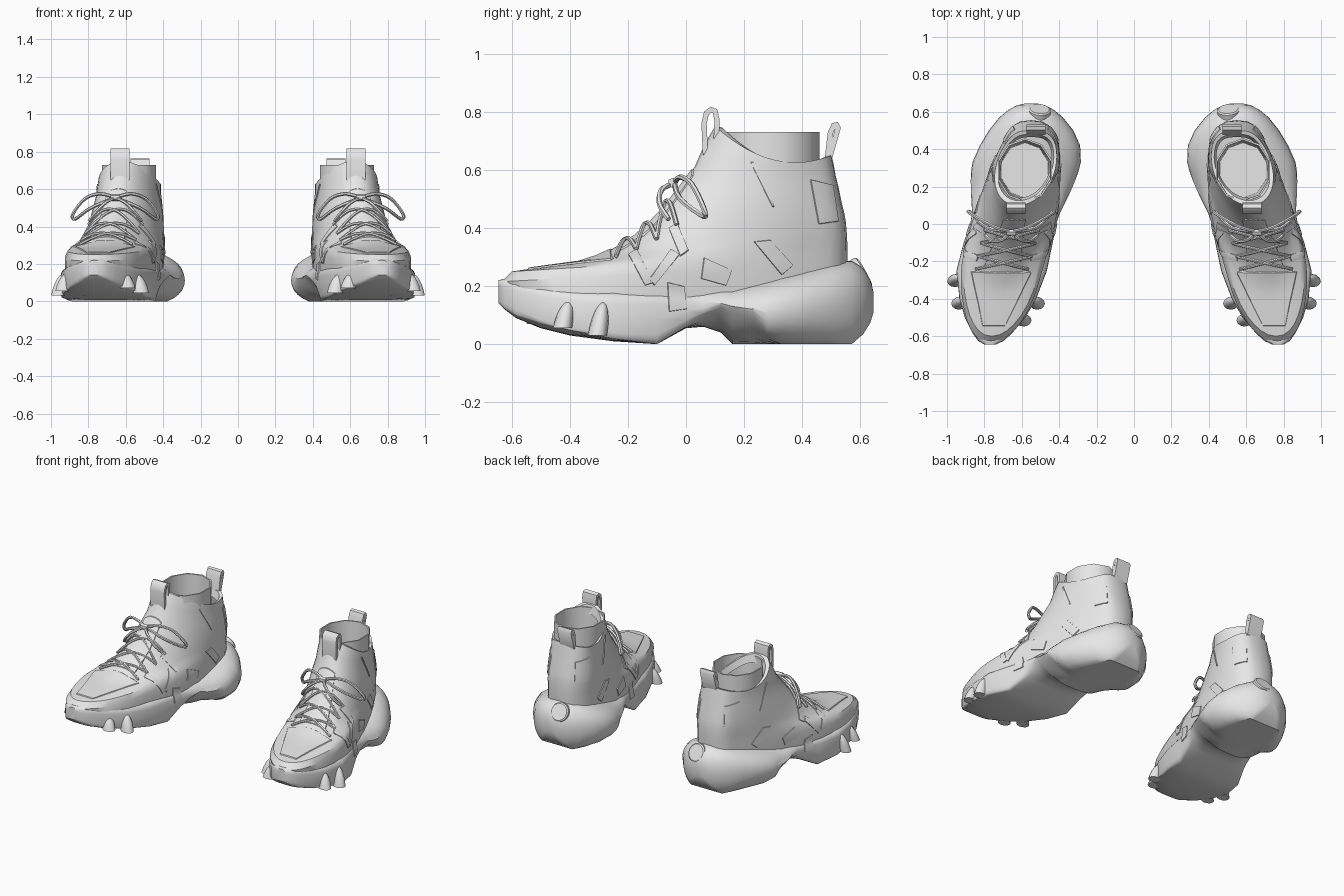
import bpy, bmesh
from math import sin, cos, pi, radians, exp
from mathutils import Vector
from mathutils.bvhtree import BVHTree

if "Cube" in bpy.data.objects:
    bpy.data.objects.remove(bpy.data.objects["Cube"])

GREY = (0.8, 0.8, 0.8, 1)
grey = bpy.data.materials.new("plain_grey")
grey.use_nodes = True
grey.diffuse_color = GREY
grey.node_tree.nodes["Principled BSDF"].inputs["Base Color"].default_value = GREY


def cx(y):
    """Centre line of the right shoe, splayed outward at the toe."""
    return -0.64 + 0.2 * min(y, .45) - 0.018 * exp(-((y + .22) / .2) ** 2)


def lerp(a, b, t):
    return a + (b - a) * t


def power(v, e):
    return abs(v) ** e * (1 if v >= 0 else -1)


def add_mesh(name, verts, faces, thickness=0, angle=35):
    """Make one part and mirror it into the other shoe."""
    me = bpy.data.meshes.new(name)
    me.from_pydata([tuple(v) for v in verts], [], faces)
    bm = bmesh.new()
    bm.from_mesh(me)
    bmesh.ops.recalc_face_normals(bm, faces=bm.faces)
    if thickness:
        bmesh.ops.solidify(bm, geom=bm.faces[:], thickness=thickness)
    bm.to_mesh(me)
    bm.free()
    me.materials.append(grey)
    me.shade_smooth()
    me.set_sharp_from_angle(angle=radians(angle))
    ob = bpy.data.objects.new(name, me)
    bpy.context.collection.objects.link(ob)
    mirror = ob.modifiers.new("other_shoe", "MIRROR")
    mirror.use_mirror_merge = False


def loft(rings, cap_start=True, cap_end=True):
    n = len(rings[0])
    verts = [p for ring in rings for p in ring]
    faces = [(k * n + i, k * n + (i + 1) % n, (k + 1) * n + (i + 1) % n, (k + 1) * n + i)
             for k in range(len(rings) - 1) for i in range(n)]
    if cap_start:
        faces.append(tuple(range(n)))
    if cap_end:
        faces.append(tuple(range(len(verts) - n, len(verts))))
    return verts, faces


# Sole: cross-sections along y (y, half width, bottom, top, squareness, rise of lower edge)
SOLE = [(-.645, .03, .14, .22, 3, 0), (-.625, .068, .12, .225, 3.5, .005),
        (-.585, .105, .09, .225, 4, .01), (-.5, .162, .055, .212, 4.5, .02),
        (-.4, .205, .03, .195, 5, .02), (-.25, .242, .01, .19, 5, .01),
        (-.1, .238, 0, .19, 5, 0), (0, .23, .055, .19, 4, .005),
        (.06, .235, .06, .2, 3, .05), (.12, .252, .04, .21, 2.6, .1),
        (.16, .263, 0, .215, 2.4, .13), (.23, .279, 0, .228, 2.3, .12),
        (.28, .287, 0, .238, 2.2, .06), (.33, .29, 0, .25, 2.2, 0), (.42, .268, 0, .27, 2.2, 0),
        (.5, .226, 0, .285, 2.2, 0), (.57, .17, 0, .287, 2.2, 0), (.61, .122, .035, .262, 2.1, 0),
        (.635, .075, .075, .22, 2, 0), (.645, .03, .11, .18, 2, 0)]


def sole_ring(y, hw, bottom, top, n, rise):
    mid = lerp(bottom, top, 0.45)
    ring = []
    for i in range(36):
        a = 2 * pi * i / 36
        s, c = power(sin(a), 2 / n), power(cos(a), 2 / n)
        z = mid + s * ((top - mid) if s > 0 else (mid - bottom) * 1.3)
        ring.append((cx(y) + hw * c, y, max(z, bottom + rise * abs(c) ** 3)))
    return ring


sole_v, sole_f = loft([sole_ring(*s) for s in SOLE])
add_mesh("sole", sole_v, sole_f, angle=40)

# Upper: tilted rings (front y, front z, back y, back z, front width, back width, side dip)
UPPER = [(-.62, .15, .55, .15, .24, .205, 0), (-.635, .215, .555, .28, .24, .21, 0),
         (-.6, .25, .555, .32, .225, .208, 0), (-.5, .265, .555, .35, .212, .205, 0),
         (-.35, .285, .553, .385, .195, .2, 0), (-.25, .33, .55, .42, .185, .196, 0),
         (-.18, .37, .545, .45, .18, .192, 0), (-.1, .44, .535, .49, .172, .186, 0),
         (-.03, .53, .525, .54, .163, .178, .01), (.03, .61, .515, .58, .158, .171, .03),
         (.06, .68, .508, .62, .158, .166, .05), (.1, .75, .5, .65, .158, .163, .065),
         (.125, .745, .48, .645, .14, .148, .065), (.14, .69, .465, .6, .13, .136, .06)]


def upper_ring(yf, zf, yb, zb, wf, wb, dip):
    ring = []
    for i in range(40):
        t = 2 * pi * i / 40
        u = (1 - cos(t)) / 2
        y = lerp(yf, yb, u)
        ring.append((cx(y) + lerp(wf, wb, u) * power(sin(t), lerp(.95, .68, u)), y,
                     lerp(zf, zb, u) - dip * sin(t) ** 2))
    return ring


up_v, up_f = loft([upper_ring(*r) for r in UPPER], True, False)
add_mesh("upper", up_v, up_f)

# Surface that the overlays and laces rest on
shift = len(up_v)
surface = BVHTree.FromPolygons(up_v + sole_v,
                               up_f + [tuple(i + shift for i in f) for f in sole_f])


def drop(origin, direction, offset):
    origin, direction = Vector(origin), Vector(direction).normalized()
    hit, normal = surface.ray_cast(origin, direction)[:2]
    if hit is None:
        hit, normal = surface.find_nearest(origin)[:2]
    if normal.dot(direction) > 0:
        normal = -normal
    return hit + normal * offset


# Inner sock: ten-sided tube with a floor
def sock_ring(scale, z):
    return [(cx(.285) + .152 * scale * sin(2 * pi * i / 10),
             .287 + .172 * scale * cos(2 * pi * i / 10), z) for i in range(10)]


add_mesh("inner_sock", *loft([sock_ring(1, .5), sock_ring(1, .73), sock_ring(.94, .73),
                              sock_ring(.86, .3)], False, True), angle=45)

# Thin raised panels draped on the surface
STEPS = (0, .03, .2, .4, .6, .8, .97, 1)


def panel(name, corners, side=0):
    """side 0 drapes from above with (x offset, y); otherwise from the side with (y, z)."""
    a, b, c, d = [Vector(p) for p in corners]
    verts = []
    for v in STEPS:
        for u in STEPS:
            p = a.lerp(b, u).lerp(d.lerp(c, u), v)
            off = -.006 if u in (0, 1) or v in (0, 1) else .005
            if side:
                verts.append(drop((cx(p.x) + side * .5, p.x, p.y), (-side, 0, 0), off))
            else:
                verts.append(drop((cx(p.y) + p.x, p.y, 1), (0, 0, -1), off))
    n = len(STEPS)
    faces = [(j * n + i, j * n + i + 1, (j + 1) * n + i + 1, (j + 1) * n + i)
             for j in range(n - 1) for i in range(n - 1)]
    add_mesh(name, verts, faces)


panel("toe_panel", [(-.17, -.25), (.17, -.25), (.06, -.55), (-.06, -.55)])
panel("tongue", [(-.1, -.23), (.1, -.23), (.06, .03), (-.06, .03)])

SIDE_PANELS = {
    "side_lug_front": [(-.065, .215), (-.005, .2), (.005, .12), (-.06, .11)],
    "side_lug_middle": [(.06, .3), (.16, .255), (.14, .2), (.05, .225)],
    "side_lug_rear": [(.23, .355), (.29, .36), (.37, .27), (.33, .235)],
    "heel_counter": [(.425, .57), (.505, .55), (.525, .42), (.455, .41)],
    "ankle_seam": [(.22, .63), (.23, .63), (.305, .47), (.298, .47)],
    "eyestay_front": [(-.2, .31), (-.17, .33), (-.11, .21), (-.14, .2)],
    "eyestay_middle": [(-.13, .22), (-.11, .2), (-.02, .31), (-.05, .33)],
    "eyestay_rear": [(-.06, .4), (-.03, .42), (.01, .32), (-.02, .3)],
}
for name, corners in SIDE_PANELS.items():
    for side, word in ((-1, "outer"), (1, "inner")):
        panel(f"{name}_{word}", corners, side)


# Laces
def tube(name, points, radius=.008):
    pts = [Vector(p) for p in points]
    ends = [pts[0]] + pts + [pts[-1]]
    path = []
    for p0, p1, p2, p3 in zip(ends, ends[1:], ends[2:], ends[3:]):
        for k in range(4):
            t = k / 4
            path.append(p1 + (p2 - p0) * t / 2 + (p0 * 2 - p1 * 5 + p2 * 4 - p3) * t * t / 2
                        + (p1 * 3 - p0 - p2 * 3 + p3) * t ** 3 / 2)
    path.append(pts[-1])
    rings = []
    for i, p in enumerate(path):
        along = path[min(i + 1, len(path) - 1)] - path[max(i - 1, 0)]
        across = along.cross(Vector((0, .6, .8))).normalized()
        up = across.cross(along).normalized()
        rings.append([p + (across * cos(a * pi / 3) + up * sin(a * pi / 3)) * radius
                      for a in range(6)])
    add_mesh(name, *loft(rings), angle=50)


ROWS = (-.24, -.17, -.1, -.03)
for k, (y0, y1) in enumerate(zip(ROWS, ROWS[1:])):
    for s in (-1, 1):
        line = []
        for i in range(9):
            y = lerp(y0, y1, i / 8)
            line.append(drop((cx(y) + s * lerp(-.14, .14, i / 8), y, 1), (0, 0, -1), .008))
        tube(f"lace_cross_{k}_{'a' if s < 0 else 'b'}", line)

KNOT = (0, -.04, .555)
LOOP = [KNOT, (.08, -.02, .575), (.16, .02, .55), (.225, .06, .47), (.215, .06, .44),
        (.13, -.02, .5), KNOT]
TAIL = [KNOT, (.05, -.085, .53), (.1, -.09, .48), (.14, -.06, .43)]
for s, word in ((-1, "outer"), (1, "inner")):
    for part, pts in (("bow_loop", LOOP), ("bow_tail", TAIL)):
        tube(f"{part}_{word}", [(cx(-.04) + s * x, y, z) for x, y, z in pts], .0095)
tube("bow_knot", [(cx(-.04) + x, -.045, .555) for x in (-.025, 0, .025)], .018)


# Pull tabs: bent straps
def strap(name, x, path):
    verts = [(x + dx, y, z) for y, z in path for dx in (-.051, .051)]
    faces = [(2 * i, 2 * i + 1, 2 * i + 3, 2 * i + 2) for i in range(len(path) - 1)]
    add_mesh(name, verts, faces, .018, 50)


strap("front_pull_tab", -.632, [(.058, .65), (.053, .76), (.062, .8), (.085, .817),
                                (.108, .808), (.116, .77), (.112, .69)])
strap("rear_pull_tab", -.525, [(.475, .62), (.488, .73), (.502, .76), (.522, .765),
                               (.533, .745), (.5, .63)])

# Heel button, facing back and up
axis = Vector((.08, .87, .48)).normalized()
side_axis = axis.cross(Vector((0, 0, 1))).normalized()
up_axis = side_axis.cross(axis)
centre = drop(Vector((-.505, .61, .245)) + axis * .4, -axis, 0)
add_mesh("heel_button", *loft([[centre + axis * h + (side_axis * cos(a * pi / 12)
                               + up_axis * sin(a * pi / 12)) * r for a in range(24)]
                               for h, r in ((-.04, .06), (-.004, .06), (.002, .052))]))


# Toe-side teeth on the sole edge
def tooth(name, side, x, y, low, high):
    rings = []
    for f in (0, .3, .55, .75, .9, .98):
        r = (1 - f * f) ** 0.5
        rings.append([(x - side * .02 * f + .042 * r * cos(a * pi / 6),
                       y + .02 * f + .033 * r * sin(a * pi / 6), lerp(low, high, f))
                      for a in range(12)])
    add_mesh(name, *loft(rings), angle=50)


tooth("outer_tooth_rear", -1, -.957, -.305, .03, .145)
tooth("outer_tooth_front", -1, -.935, -.425, .055, .15)
tooth("inner_tooth_rear", 1, -.518, -.425, .045, .145)
tooth("inner_tooth_front", 1, -.59, -.515, .07, .155)
